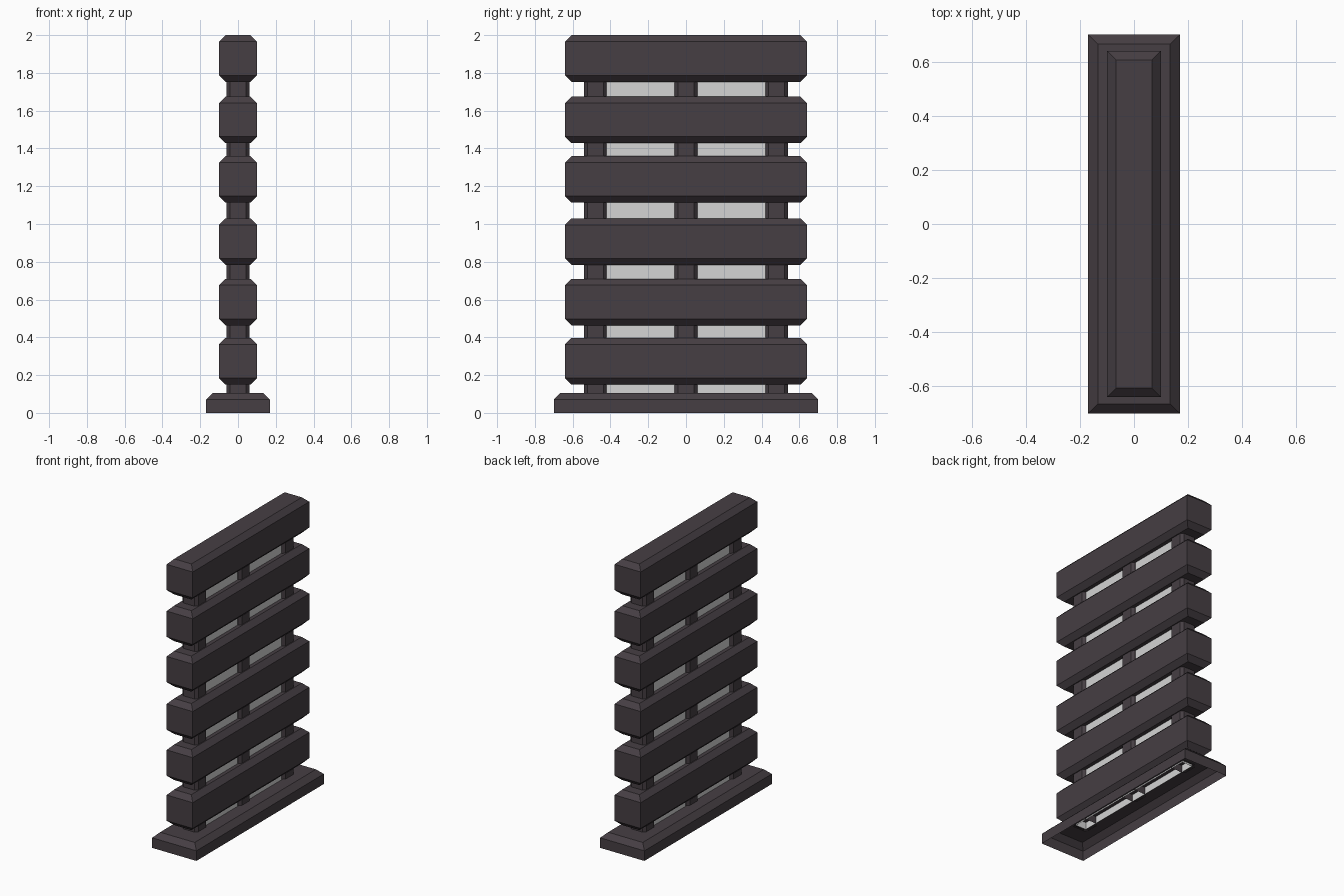
import bpy, bmesh

if "Cube" in bpy.data.objects:
    bpy.data.objects.remove(bpy.data.objects["Cube"])


def material(name, rgb):
    m = bpy.data.materials.new(name)
    m.diffuse_color = (*rgb, 1.0)
    m.use_nodes = True
    m.node_tree.nodes["Principled BSDF"].inputs["Base Color"].default_value = m.diffuse_color
    return m


DARK = material("dark_plum_grey", (0.061, 0.049, 0.057))
LIGHT = material("light_grey", (0.66, 0.66, 0.66))


def rect(hx, hy, z):
    return [(-hx, -hy, z), (hx, -hy, z), (hx, hy, z), (-hx, hy, z)]


def octagon(h, c, z):
    k = h - c
    return [(-k, -h, z), (k, -h, z), (h, -k, z), (h, k, z),
            (k, h, z), (-k, h, z), (-h, k, z), (-h, -k, z)]


def loft(name, rings, mat, cap_bottom=True, cap_top=True, y=0.0):
    """Join a stack of matching rings into flat-faced walls."""
    bm = bmesh.new()
    loops = [[bm.verts.new(p) for p in r] for r in rings]
    for a, b in zip(loops, loops[1:]):
        n = len(a)
        for i in range(n):
            j = (i + 1) % n
            bm.faces.new((a[i], a[j], b[j], b[i]))
    if cap_bottom:
        bm.faces.new(loops[0][::-1])
    if cap_top:
        bm.faces.new(loops[-1])
    me = bpy.data.meshes.new(name)
    bm.to_mesh(me)
    bm.free()
    me.materials.append(mat)
    ob = bpy.data.objects.new(name, me)
    ob.location.y = y
    bpy.context.collection.objects.link(ob)
    return ob


# Base: bevelled shell, open underneath, with a slot in its top
loft("base", [rect(0.17, 0.70, 0), rect(0.17, 0.70, 0.07),
              rect(0.133, 0.665, 0.105), rect(0.045, 0.53, 0.105)],
     DARK, cap_bottom=False, cap_top=False)

# Six horizontal slats, bevelled top and bottom
C = 0.034
for i, top in enumerate((2.0, 1.675, 1.36, 1.03, 0.71, 0.397)):
    bot = top - 0.247
    loft(f"slat_{i + 1}", [rect(0.10 - C, 0.64 - C, bot), rect(0.10, 0.64, bot + C),
                           rect(0.10, 0.64, top - C), rect(0.10 - C, 0.64 - C, top)], DARK)

# Three upright posts with bevelled corners
for name, y in (("front_post", -0.48), ("middle_post", 0.0), ("back_post", 0.48)):
    loft(name, [octagon(0.06, 0.018, 0.10), octagon(0.06, 0.018, 1.85)],
         DARK, cap_bottom=False, y=y)

# Pale hollow panel running between the posts
loft("panel", [rect(0.04, 0.52, 0.10), rect(0.04, 0.52, 1.85)],
     LIGHT, cap_bottom=False)
